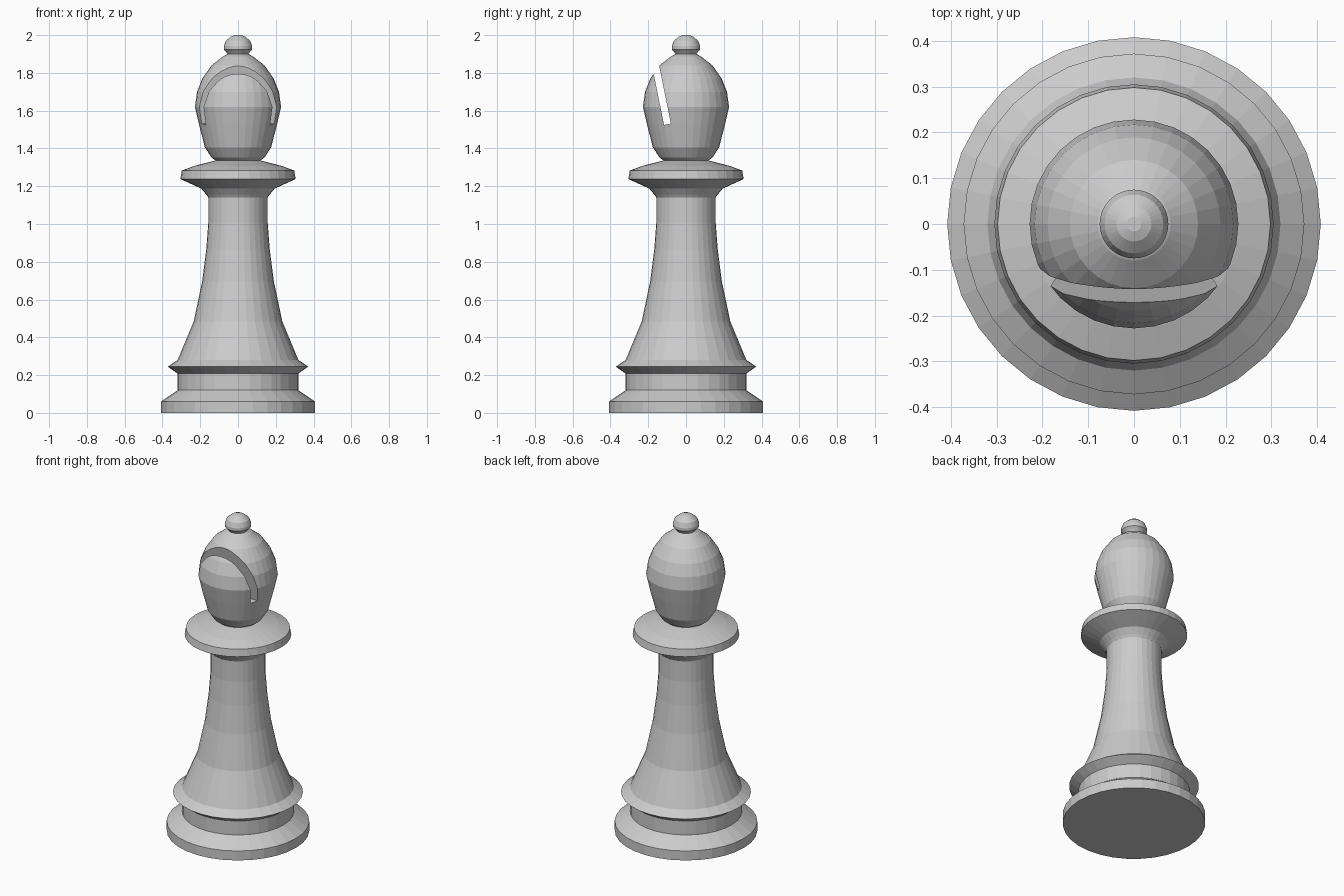
import bpy, bmesh, math
from mathutils import Matrix

if "Cube" in bpy.data.objects:
    bpy.data.objects.remove(bpy.data.objects["Cube"])

SEGMENTS = 32

gray = bpy.data.materials.new("light_gray")
gray.diffuse_color = (0.6, 0.6, 0.6, 1)
gray.use_nodes = True
gray.node_tree.nodes["Principled BSDF"].inputs["Base Color"].default_value = gray.diffuse_color


def add_object(name, bm):
    bmesh.ops.recalc_face_normals(bm, faces=bm.faces)
    mesh = bpy.data.meshes.new(name)
    bm.to_mesh(mesh)
    bm.free()
    mesh.materials.append(gray)
    obj = bpy.data.objects.new(name, mesh)
    bpy.context.collection.objects.link(obj)
    return obj


def lathe(name, profile):
    """Closed, faceted solid turned from (radius, height) points."""
    bm = bmesh.new()
    rings = []
    for r, z in profile:
        rings.append([bm.verts.new((r * math.cos(a), r * math.sin(a), z))
                      for a in (math.tau * i / SEGMENTS for i in range(SEGMENTS))])
    for low, high in zip(rings, rings[1:]):
        for i in range(SEGMENTS):
            j = (i + 1) % SEGMENTS
            bm.faces.new((low[i], low[j], high[j], high[i]))
    bm.faces.new(rings[0])
    bm.faces.new(rings[-1])
    return add_object(name, bm)


# Stepped foot
lathe("base", [(.408, 0), (.408, .06), (.32, .12), (.32, .208)])

# Sharp ring and flared stem
lathe("stem", [(.32, .208), (.372, .245), (.32, .28), (.235, .483), (.19, .695),
               (.168, .865), (.157, 1.01), (.157, 1.14), (.167, 1.155)])

# Collar under the head
lathe("collar", [(.167, 1.155), (.195, 1.188), (.305, 1.238), (.298, 1.283),
                 (.23, 1.308), (.117, 1.337)])

# Egg-shaped head
head = lathe("head", [(.117, 1.335), (.14, 1.352), (.175, 1.405), (.207, 1.528),
                      (.228, 1.62), (.217, 1.70), (.189, 1.77), (.14, 1.84),
                      (.08, 1.887), (.045, 1.905)])

# Finial on top
lathe("finial", [(.055, 1.90), (.064, 1.912), (.075, 1.924), (.075, 1.942),
                 (.064, 1.97), (.038, 1.992), (.016, 2.0)])

# Slanted slot cut through the front of the head
bm = bmesh.new()
bmesh.ops.create_cube(bm, size=1, matrix=Matrix.Translation((0, -.098, 1.528))
                      @ Matrix.Rotation(math.radians(11.5), 4, 'X')
                      @ Matrix.Translation((0, 0, .3))
                      @ Matrix.Diagonal((1, .037, .6, 1)))
cutter = add_object("slot_cutter", bm)
cutter.hide_render = True
cutter.hide_viewport = True
cut = head.modifiers.new("slot", 'BOOLEAN')
cut.operation = 'DIFFERENCE'
cut.solver = 'EXACT'
cut.object = cutter
